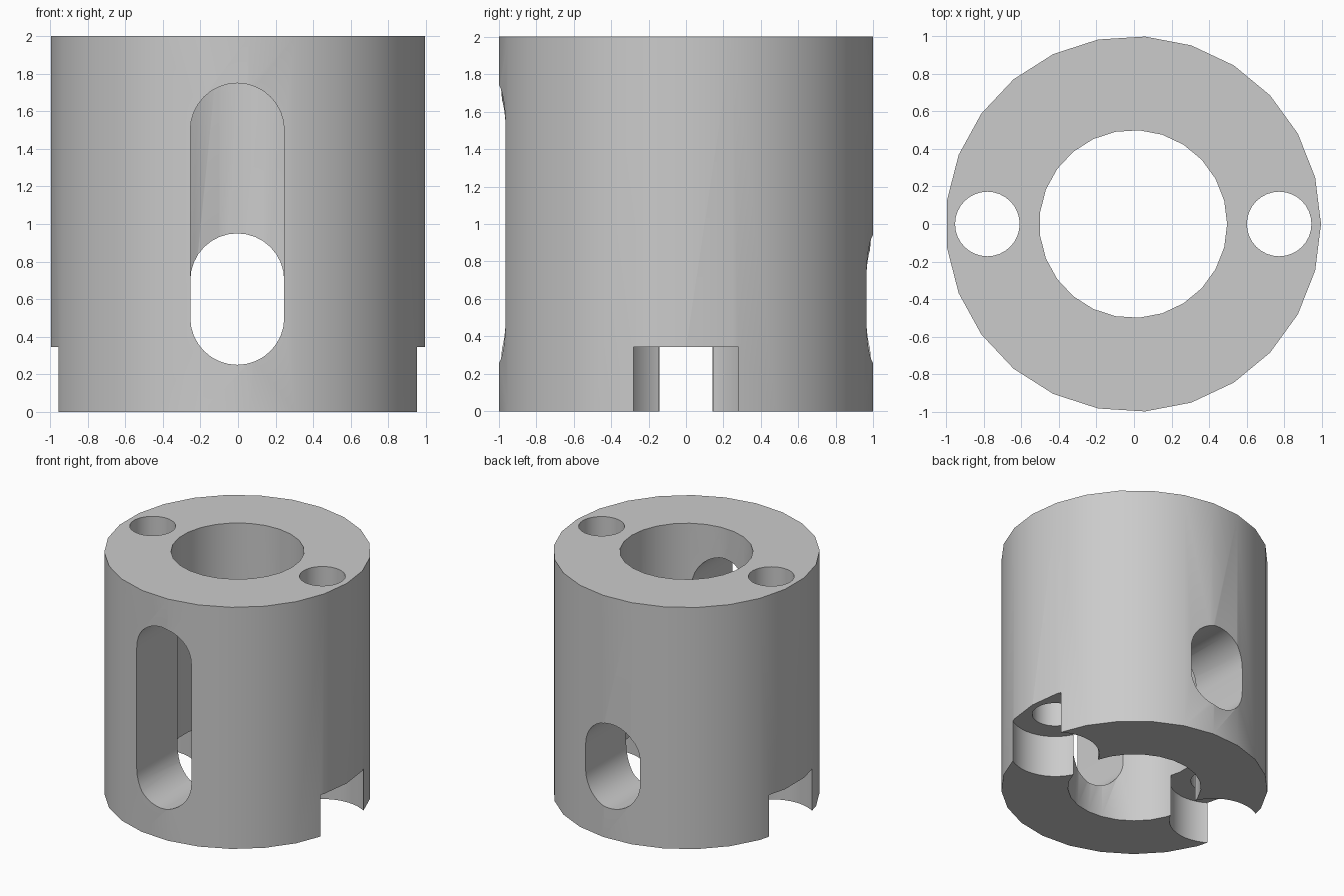
import bpy, bmesh, math
from mathutils import Vector

if "Cube" in bpy.data.objects:
    bpy.data.objects.remove(bpy.data.objects["Cube"], do_unlink=True)

OFFSET_X = -0.004   # centres the odd-sided cylinder on x

grey = bpy.data.materials.new("plain grey")
grey.use_nodes = True
GREY = (0.6, 0.6, 0.6, 1)
grey.diffuse_color = GREY
grey.node_tree.nodes["Principled BSDF"].inputs["Base Color"].default_value = GREY


def prism(name, points, direction):
    """Solid made by extruding a closed outline along a direction."""
    bm = bmesh.new()
    face = bm.faces.new([bm.verts.new(p) for p in points])
    ext = bmesh.ops.extrude_face_region(bm, geom=[face])
    moved = [v for v in ext["geom"] if isinstance(v, bmesh.types.BMVert)]
    bmesh.ops.translate(bm, verts=moved, vec=Vector(direction))
    bmesh.ops.recalc_face_normals(bm, faces=bm.faces)
    mesh = bpy.data.meshes.new(name)
    bm.to_mesh(mesh)
    bm.free()
    mesh.materials.append(grey)
    obj = bpy.data.objects.new(name, mesh)
    bpy.context.collection.objects.link(obj)
    return obj


def cylinder(name, x, radius, z0, z1, sides):
    ring = [(x + OFFSET_X + radius * math.cos(math.tau * i / sides),
             radius * math.sin(math.tau * i / sides), z0) for i in range(sides)]
    return prism(name, ring, (0, 0, z1 - z0))


def slot(name, z0, z1, y0, y1, radius=0.25, steps=16):
    """Upright rounded slot running along y."""
    outline = []
    for centre, start in ((z1 - radius, 0), (z0 + radius, math.pi)):
        for i in range(steps + 1):
            a = start + math.pi * i / steps
            outline.append((OFFSET_X + radius * math.cos(a), y0, centre + radius * math.sin(a)))
    return prism(name, outline, (0, y1 - y0, 0))


# Main sleeve
body = cylinder("slotted_sleeve", 0, 1.0, 0, 2, 25)

# Bore, long front slot, short back slot
cutters = [
    cylinder("bore_cutter", 0, 0.5, -0.1, 2.1, 25),
    slot("front_slot_cutter", 0.25, 1.75, -1.2, 0),
    slot("back_slot_cutter", 0.25, 0.95, 0, 1.2),
]
# Bolt hole and wide bottom counterbore on each side
for side, label in ((1, "left"), (-1, "right")):
    cutters.append(cylinder(label + "_bolt_hole_cutter", side * 0.777, 0.172, -0.1, 2.1, 32))
    cutters.append(cylinder(label + "_counterbore_cutter", side * 0.777, 0.333, -0.1, 0.345, 40))

bpy.ops.object.select_all(action='DESELECT')
bpy.context.view_layer.objects.active = body
body.select_set(True)
for cutter in cutters:
    cutter.hide_render = True
    mod = body.modifiers.new(cutter.name, 'BOOLEAN')
    mod.operation = 'DIFFERENCE'
    mod.solver = 'EXACT'
    mod.object = cutter
    bpy.ops.object.modifier_apply(modifier=mod.name)
    bpy.data.objects.remove(cutter, do_unlink=True)

bpy.ops.object.shade_smooth_by_angle(angle=math.radians(30))
